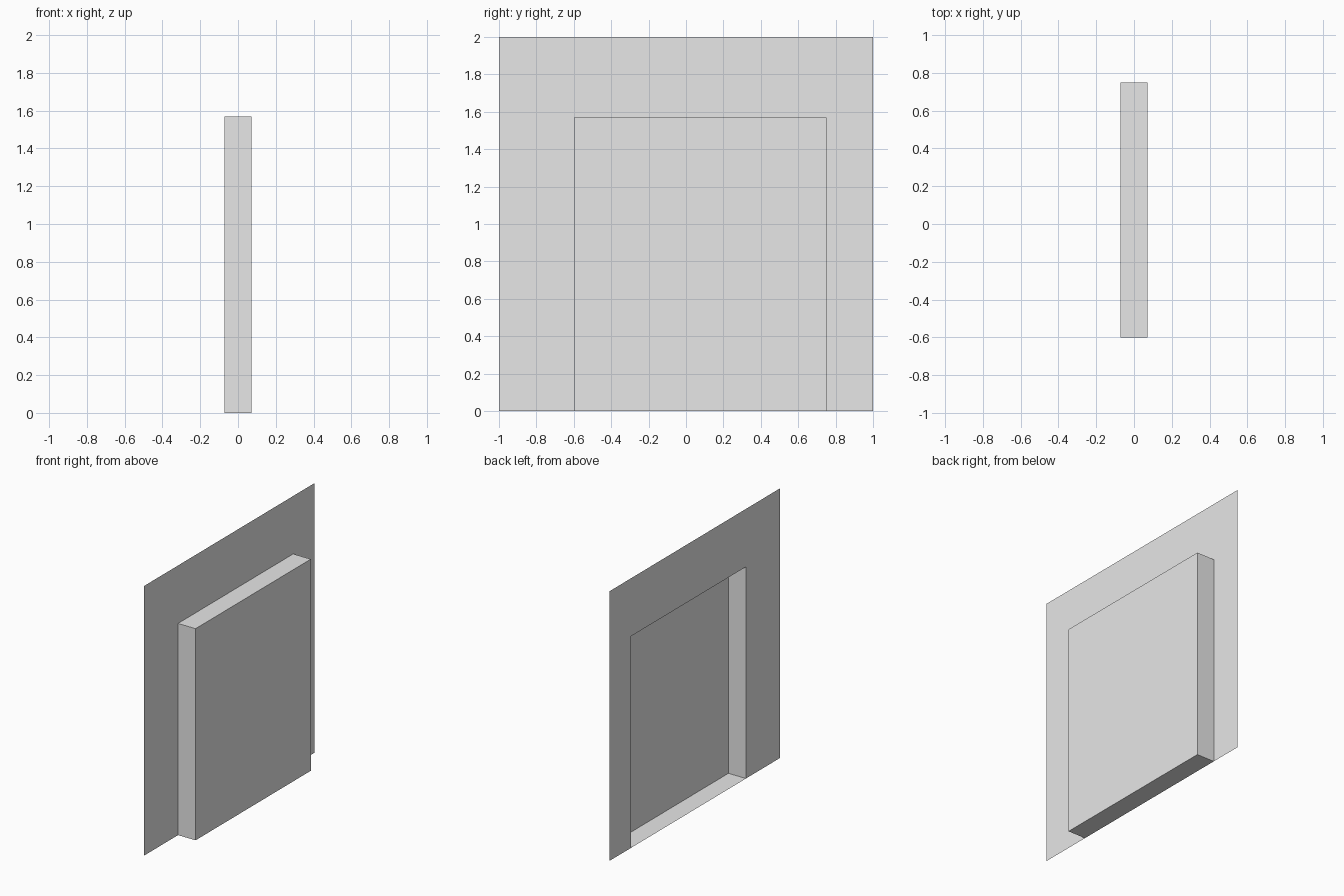
import bpy
import bmesh

cube = bpy.data.objects.get("Cube")
if cube:
    bpy.data.objects.remove(cube, do_unlink=True)

# Wall plane, depth of the recess and the opening's extents
BACK, FRONT = -0.072, 0.072
WALL_HALF, WALL_TOP = 1.0, 2.0
OPEN_A, OPEN_B, OPEN_TOP = -0.6, 0.75, 1.57

grey = bpy.data.materials.new("light_grey")
grey.use_nodes = True
grey.diffuse_color = (0.8, 0.8, 0.8, 1)
grey.node_tree.nodes["Principled BSDF"].inputs["Base Color"].default_value = (0.8, 0.8, 0.8, 1)


def finish(bm, name):
    mesh = bpy.data.meshes.new(name)
    bm.to_mesh(mesh)
    bm.free()
    mesh.materials.append(grey)
    obj = bpy.data.objects.new(name, mesh)
    bpy.context.collection.objects.link(obj)
    return obj


def add_panel(bm, y0, y1, z0, z1):
    """Flat rectangle in the wall plane, facing +x."""
    corners = [(y0, z0), (y1, z0), (y1, z1), (y0, z1)]
    return bm.faces.new([bm.verts.new((BACK, y, z)) for y, z in corners])


# Thin wall around the opening: two sides and a lintel
bm = bmesh.new()
add_panel(bm, -WALL_HALF, OPEN_A, 0, OPEN_TOP)
add_panel(bm, OPEN_B, WALL_HALF, 0, OPEN_TOP)
outline = [(-WALL_HALF, OPEN_TOP), (OPEN_A, OPEN_TOP), (OPEN_B, OPEN_TOP),
           (WALL_HALF, OPEN_TOP), (WALL_HALF, WALL_TOP), (-WALL_HALF, WALL_TOP)]
bm.faces.new([bm.verts.new((BACK, y, z)) for y, z in outline])
bmesh.ops.remove_doubles(bm, verts=bm.verts, dist=0.0001)
bmesh.ops.dissolve_limit(bm, angle_limit=0.01, verts=bm.verts, edges=bm.edges)
finish(bm, "wall_panel")

# Open-backed recess pushed out of the wall, with floor, top, sides and end
bm = bmesh.new()
mouth = add_panel(bm, OPEN_A, OPEN_B, 0, OPEN_TOP)
result = bmesh.ops.extrude_face_region(bm, geom=[mouth])
moved = [v for v in result["geom"] if isinstance(v, bmesh.types.BMVert)]
bmesh.ops.translate(bm, verts=moved, vec=(FRONT - BACK, 0, 0))
old = [f for f in bm.faces if all(abs(v.co.x - BACK) < 0.001 for v in f.verts)]
bmesh.ops.delete(bm, geom=old, context="FACES_ONLY")
bmesh.ops.recalc_face_normals(bm, faces=bm.faces)
finish(bm, "recess_box")
